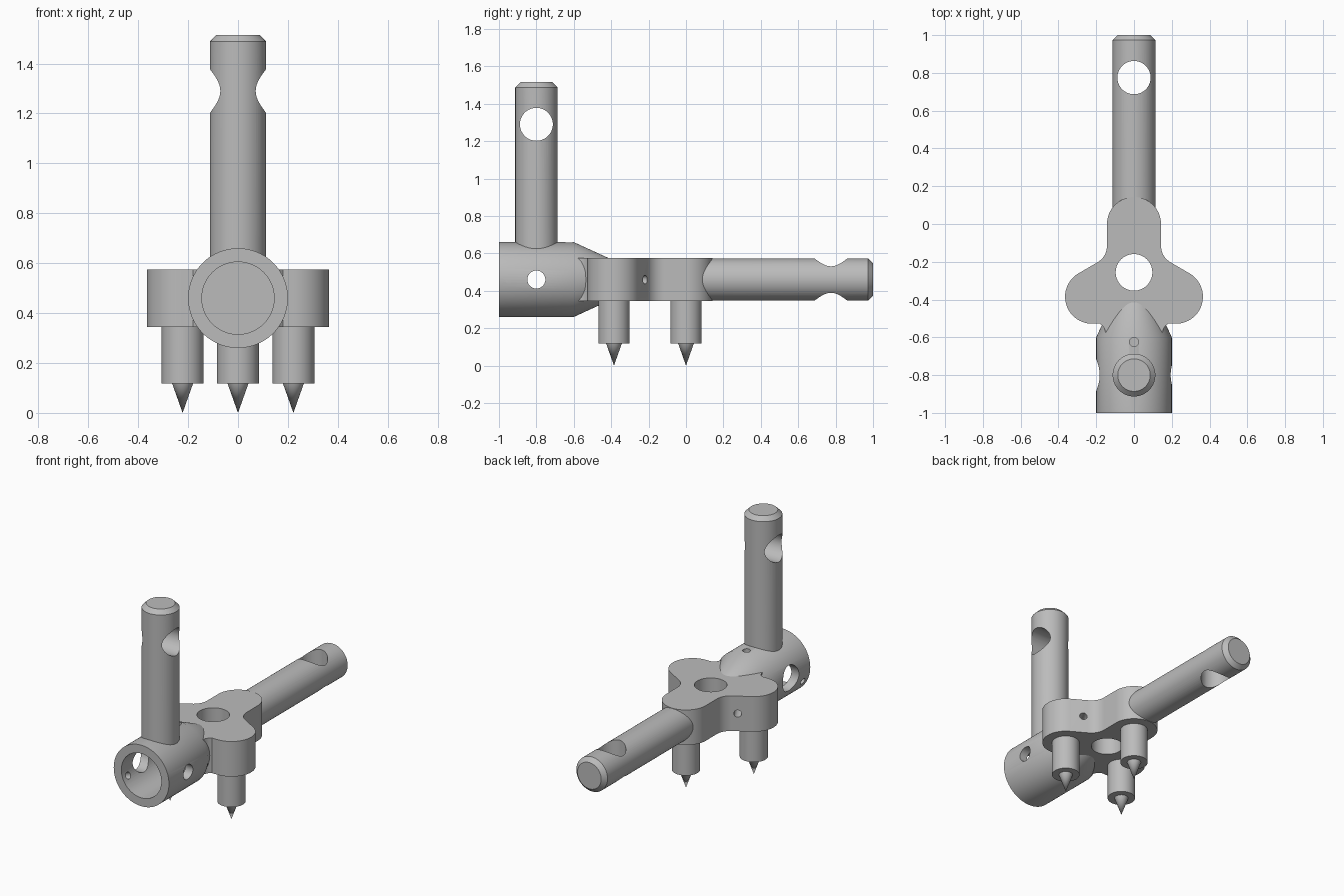
import bpy, bmesh, math
from mathutils import Vector

cube = bpy.data.objects.get("Cube")
if cube:
    bpy.data.objects.remove(cube, do_unlink=True)

steel = bpy.data.materials.new("plain grey")
steel.use_nodes = True
GREY = (0.5, 0.5, 0.5, 1)
steel.diffuse_color = GREY
steel.node_tree.nodes["Principled BSDF"].inputs["Base Color"].default_value = GREY

AXIS_Z = 0.46            # height of the sleeve and rod axis
PINS = {"rear": (0, 0), "left": (0.222, -0.385), "right": (-0.222, -0.385)}


def finish(name, bm):
    bmesh.ops.recalc_face_normals(bm, faces=bm.faces)
    mesh = bpy.data.meshes.new(name)
    bm.to_mesh(mesh)
    bm.free()
    mesh.materials.append(steel)
    obj = bpy.data.objects.new(name, mesh)
    bpy.context.collection.objects.link(obj)
    return obj


def lathe(name, profile, origin, axis=(0, 0, 1), steps=64):
    """Turn a (radius, distance) profile around an axis through origin."""
    bm = bmesh.new()
    verts = [bm.verts.new((r, 0, h)) for r, h in profile]
    edges = [bm.edges.new(pair) for pair in zip(verts, verts[1:])]
    bmesh.ops.spin(bm, geom=verts + edges, cent=(0, 0, 0), axis=(0, 0, 1),
                   angle=math.tau, steps=steps, use_duplicate=False)
    bmesh.ops.remove_doubles(bm, verts=bm.verts, dist=1e-5)
    turn = Vector((0, 0, 1)).rotation_difference(Vector(axis).normalized())
    for v in bm.verts:
        v.co = turn @ v.co + Vector(origin)
    return finish(name, bm)


def select(obj):
    bpy.ops.object.select_all(action='DESELECT')
    obj.select_set(True)
    bpy.context.view_layer.objects.active = obj


def drill(obj, radius, origin, axis, start, end):
    """Cut a round hole along an axis, between two distances from origin."""
    cutter = lathe("drill", [(0, start), (radius, start), (radius, end), (0, end)],
                   origin, axis)
    cutter.hide_render = True
    mod = obj.modifiers.new("hole", 'BOOLEAN')
    mod.operation, mod.solver, mod.object = 'DIFFERENCE', 'EXACT', cutter
    select(obj)
    bpy.ops.object.modifier_apply(modifier=mod.name)
    bpy.data.objects.remove(cutter, do_unlink=True)


def arc(cx, cy, r, a0, a1, n):
    angles = [math.radians(a0 + (a1 - a0) * i / n) for i in range(n + 1)]
    return [(cx + r * math.cos(a), cy + r * math.sin(a)) for a in angles]


parts = []

# Three-lobed plate: half outline, mirrored and extruded
half = (arc(0, 0, 0.143, 90, 0, 16) + arc(0.243, -0.116, 0.1, 180, 240, 10)
        + arc(*PINS["left"], 0.143, 60, -90, 28)
        + [(0.18, -0.528), (0.165, -0.54), (0.154, -0.56), (0.15, -0.58)])
outline = half + [(-x, y) for x, y in reversed(half[1:])]
bm = bmesh.new()
face = bm.faces.new([bm.verts.new((x, y, 0.345)) for x, y in outline])
lifted = bmesh.ops.extrude_face_region(bm, geom=[face])["geom"]
bmesh.ops.translate(bm, vec=(0, 0, 0.23),
                    verts=[g for g in lifted if isinstance(g, bmesh.types.BMVert)])
plate = finish("lobed_plate", bm)
drill(plate, 0.097, (0, -0.256, 0), (0, 0, 1), 0.2, 0.8)
for side in (1, -1):
    drill(plate, 0.023, (side * 0.22, -0.22, AXIS_Z), (side * 0.5, 0.866, 0), -0.1, 0.05)
parts.append(plate)

# Sleeve with tapered rear, bore and cross holes
sleeve = lathe("sleeve", [(0, 0), (0.2, 0), (0.2, 0.4), (0.113, 0.59), (0, 0.59)],
               (0, -1, AXIS_Z), (0, 1, 0), 80)
drill(sleeve, 0.145, (0, -1, AXIS_Z), (0, 1, 0), -0.1, 0.4)
drill(sleeve, 0.048, (0, -0.8, AXIS_Z), (1, 0, 0), 0.05, 0.3)
drill(sleeve, 0.083, (0, -0.8, AXIS_Z), (-1, 0, 0), 0.05, 0.3)
drill(sleeve, 0.022, (0, -0.945, AXIS_Z), (1, 0, 0), 0.05, 0.3)
drill(sleeve, 0.022, (0, -0.945, AXIS_Z), (-0.92, 0, -0.38), 0.05, 0.3)
drill(sleeve, 0.024, (0, -0.625, AXIS_Z), (0, 0, 1), 0.08, 0.3)
parts.append(sleeve)


def handle(name, origin, axis, length, hole_at, hole_axis):
    """Chamfered bar with a cross hole near its end."""
    bar = lathe(name, [(0, 0), (0.113, 0), (0.113, length - 0.027),
                       (0.086, length), (0, length)], origin, axis)
    drill(bar, 0.088, hole_at, hole_axis, -0.3, 0.3)
    parts.append(bar)


handle("upright_post", (0, -0.8, 0.612), (0, 0, 1), 0.903, (0, -0.8, 1.29), (1, 0, 0))
handle("rear_rod", (0, 0, AXIS_Z), (0, 1, 0), 1.0, (0, 0.775, AXIS_Z), (0, 0, 1))

# Pointed pins under the lobes
for side, (x, y) in PINS.items():
    parts.append(lathe(side + "_pin", [(0, 0), (0.042, 0.118), (0.084, 0.118),
                                       (0.084, 0.36), (0, 0.36)], (x, y, 0), steps=48))

for obj in parts:
    select(obj)
    bpy.ops.object.shade_smooth_by_angle(angle=math.radians(25))
